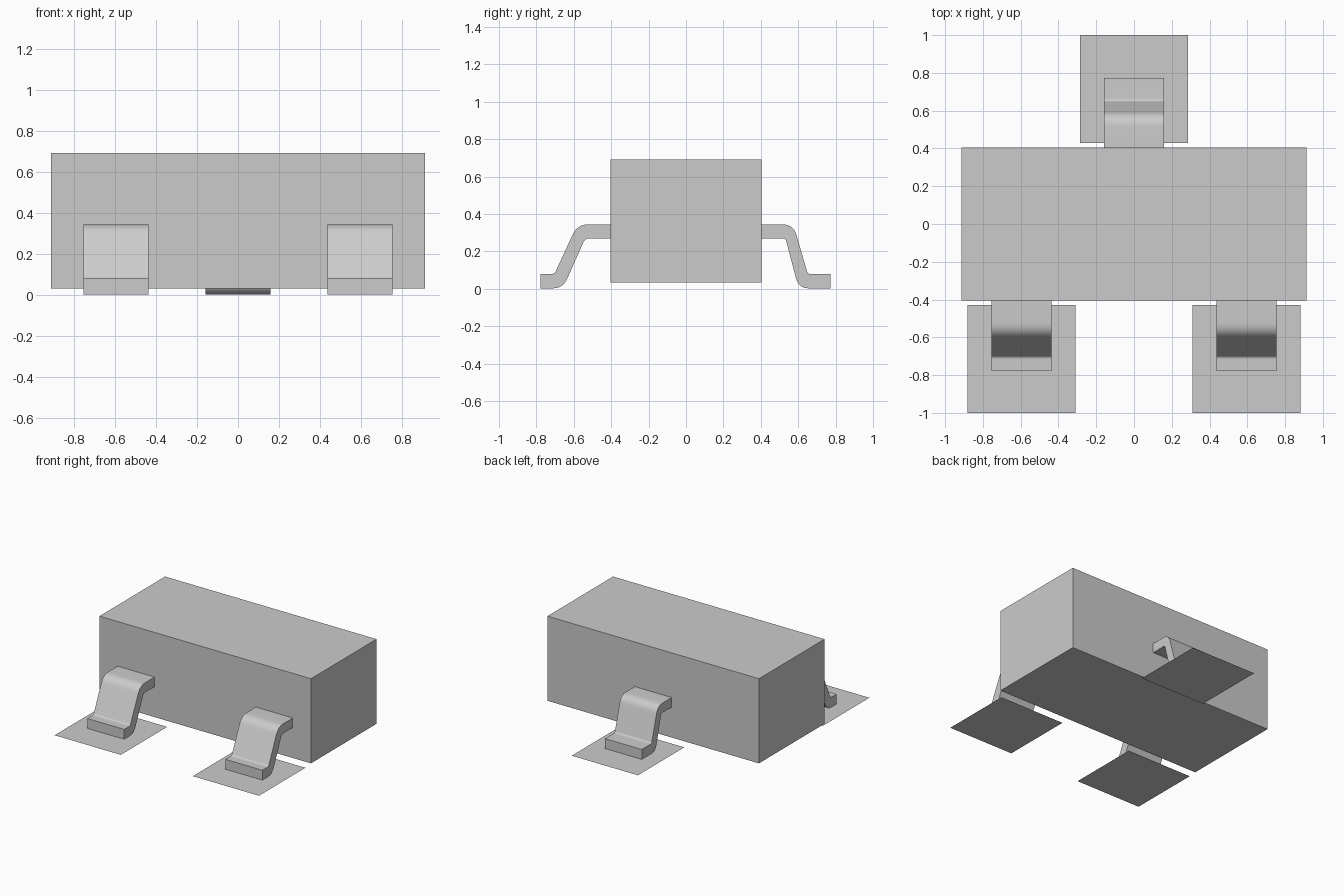
import bpy, bmesh
from mathutils import Vector

cube = bpy.data.objects.get("Cube")
if cube:
    bpy.data.objects.remove(cube, do_unlink=True)

grey = bpy.data.materials.new("plain_grey")
grey.use_nodes = True
GREY = (0.6, 0.6, 0.6, 1.0)
grey.diffuse_color = GREY
grey.node_tree.nodes["Principled BSDF"].inputs["Base Color"].default_value = GREY


def add_object(name, bm):
    mesh = bpy.data.meshes.new(name)
    bm.to_mesh(mesh)
    bm.free()
    mesh.materials.append(grey)
    obj = bpy.data.objects.new(name, mesh)
    bpy.context.collection.objects.link(obj)
    return obj


def box(name, x, y, z0, z1):
    bm = bmesh.new()
    bmesh.ops.create_cube(bm, size=1)
    bmesh.ops.scale(bm, vec=(2 * x, 2 * y, z1 - z0), verts=bm.verts)
    bmesh.ops.translate(bm, vec=(0, 0, (z0 + z1) / 2), verts=bm.verts)
    return add_object(name, bm)


def pad(name, x, y):
    # flat square sheet on the ground
    bm = bmesh.new()
    bmesh.ops.create_grid(bm, x_segments=1, y_segments=1, size=0.2855)
    bmesh.ops.translate(bm, vec=(x, y, 0), verts=bm.verts)
    return add_object(name, bm)


def rounded(corners, steps=8):
    # round each (y, z, cut) corner, starting "cut" away from it
    pts = []
    for i, (y, z, cut) in enumerate(corners):
        c = Vector((y, z))
        if cut == 0:
            pts.append(c)
            continue
        a = Vector(corners[i - 1][:2])
        b = Vector(corners[(i + 1) % len(corners)][:2])
        p = c + (a - c).normalized() * cut
        q = c + (b - c).normalized() * cut
        for s in range(steps + 1):
            t = s / steps
            pts.append(p * (1 - t) ** 2 + c * (2 * t * (1 - t)) + q * t * t)
    return pts


def leg(name, x, side, corners, width=0.318):
    # extrude the bent profile across x
    bm = bmesh.new()
    verts = [bm.verts.new((x - width / 2, side * p.x, p.y)) for p in rounded(corners)]
    face = bm.faces.new(verts)
    ext = bmesh.ops.extrude_face_region(bm, geom=[face])
    moved = [v for v in ext["geom"] if isinstance(v, bmesh.types.BMVert)]
    bmesh.ops.translate(bm, vec=(width, 0, 0), verts=moved)
    bmesh.ops.recalc_face_normals(bm, faces=bm.faces)
    obj = add_object(name, bm)
    bpy.ops.object.select_all(action="DESELECT")
    obj.select_set(True)
    bpy.context.view_layer.objects.active = obj
    bpy.ops.object.shade_smooth_by_angle()
    return obj


# Bent strip profiles: outward distance, height, corner rounding
front_profile = [(0.40, 0.345, 0), (0.581, 0.345, 0.06), (0.703, 0.08, 0.014),
                 (0.778, 0.08, 0), (0.778, 0.003, 0), (0.658, 0.003, 0.055),
                 (0.539, 0.27, 0.022), (0.40, 0.27, 0)]
back_profile = [(0.40, 0.345, 0), (0.574, 0.345, 0.06), (0.651, 0.08, 0.014),
                (0.772, 0.08, 0), (0.772, 0.003, 0), (0.602, 0.003, 0.055),
                (0.532, 0.27, 0.014), (0.40, 0.27, 0)]

# Block body
box("body", 0.912, 0.404, 0.033, 0.693)

# Legs and ground pads: two in front, one behind
for label, x in (("right", -0.596), ("left", 0.596)):
    leg(f"front_{label}_leg", x, -1, front_profile)
    pad(f"front_{label}_pad", x, -0.7145)
leg("back_leg", 0, 1, back_profile)
pad("back_pad", 0, 0.7145)
